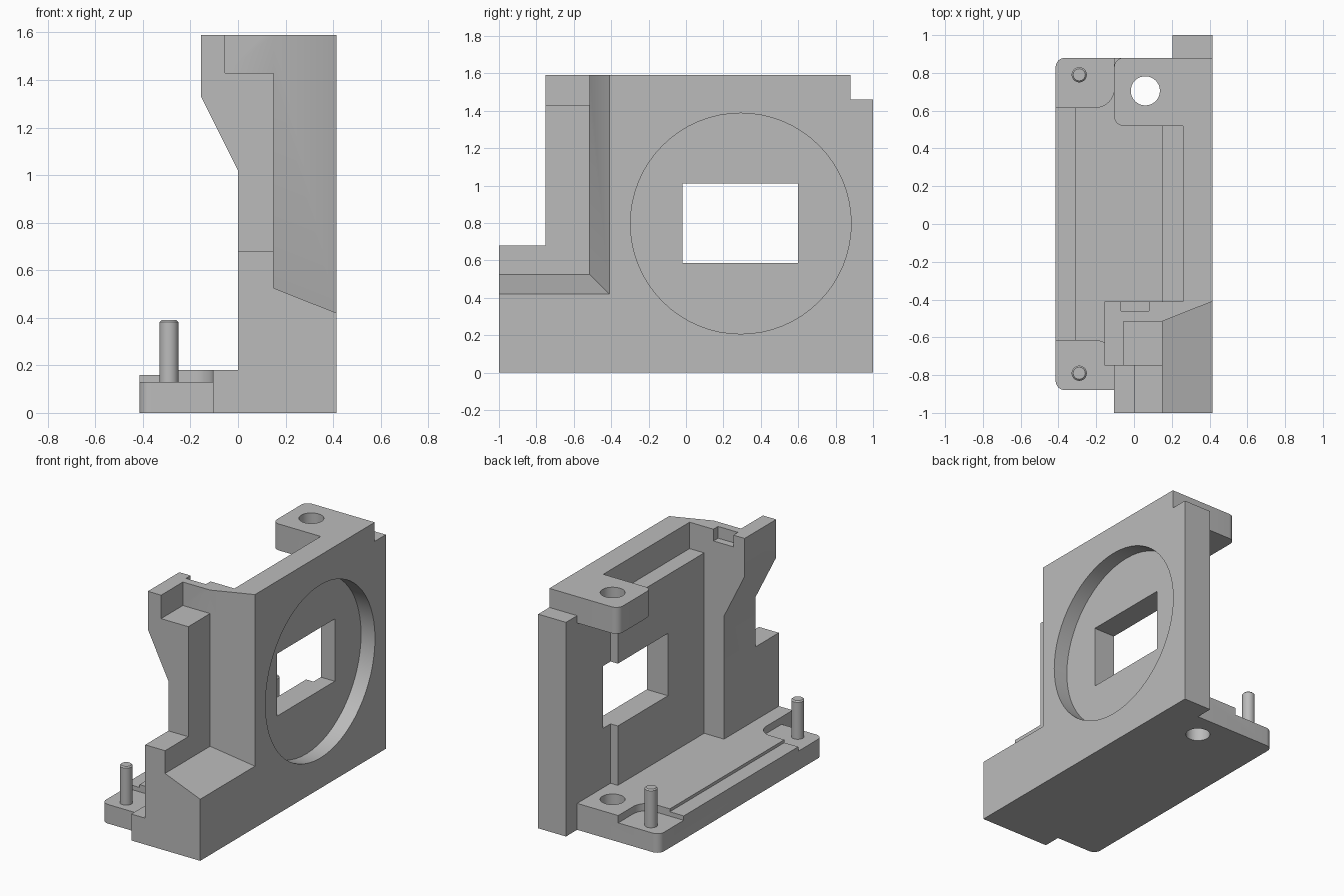
import bpy, bmesh, math
from mathutils import Matrix

if "Cube" in bpy.data.objects:
    bpy.data.objects.remove(bpy.data.objects["Cube"], do_unlink=True)

grey = bpy.data.materials.new("plain_grey")
grey.use_nodes = True
colour = (0.5, 0.5, 0.5, 1)
grey.diffuse_color = colour
grey.node_tree.nodes["Principled BSDF"].inputs["Base Color"].default_value = colour


def add_object(name, bm):
    bmesh.ops.recalc_face_normals(bm, faces=bm.faces)
    mesh = bpy.data.meshes.new(name)
    bm.to_mesh(mesh)
    bm.free()
    mesh.materials.append(grey)
    obj = bpy.data.objects.new(name, mesh)
    bpy.context.collection.objects.link(obj)
    return obj


def loft(name, ring_a, ring_b):
    """Solid between two matching 3D rings."""
    bm = bmesh.new()
    a = [bm.verts.new(p) for p in ring_a]
    b = [bm.verts.new(p) for p in ring_b]
    bm.faces.new(a)
    bm.faces.new(b[::-1])
    for i in range(len(a)):
        j = (i + 1) % len(a)
        bm.faces.new((a[i], b[i], b[j], a[j]))
    return add_object(name, bm)


def plan(name, pts, z0, z1):
    return loft(name, [(x, y, z0) for x, y in pts], [(x, y, z1) for x, y in pts])


def rect(x0, x1, y0, y1):
    return [(x0, y0), (x1, y0), (x1, y1), (x0, y1)]


def box(name, x0, x1, y0, y1, z0, z1):
    return plan(name, rect(x0, x1, y0, y1), z0, z1)


def rounded(x0, x1, y0, y1, r, corners):
    """Rectangle with the listed corners (counted from x0, y0) rounded."""
    pts = []
    for i, (x, y) in enumerate(rect(x0, x1, y0, y1)):
        if i not in corners:
            pts.append((x, y))
            continue
        cx = x + r if x == x0 else x - r
        cy = y + r if y == y0 else y - r
        for k in range(9):
            t = math.pi * (1 + i / 2 + k / 16)
            pts.append((cx + r * math.cos(t), cy + r * math.sin(t)))
    return pts


def cylinder(name, r, depth, centre, axis="Z"):
    bm = bmesh.new()
    turn = Matrix.Rotation(math.pi / 2, 4, "Y") if axis == "X" else Matrix()
    bmesh.ops.create_cone(bm, cap_ends=True, segments=64, radius1=r, radius2=r,
                          depth=depth, matrix=Matrix.Translation(centre) @ turn)
    return add_object(name, bm)


TOP = 1.59
WIDE = 0.415

# Main wall with the front block and the rear tab
body = plan("bracket_body", [(WIDE, -1), (WIDE, 1), (0.205, 1), (0.205, 0.52),
                             (0.15, 0.52), (0.15, -0.41), (0, -0.41), (0, -1)], 0, TOP)

# Overhanging post head
head = [(-0.155, TOP), (-0.155, 1.33), (0, 1.02), (0.1, 1.02), (0.1, TOP)]
post_head = loft("post_head", [(x, -0.75, z) for x, z in head],
                 [(x, -0.41, z) for x, z in head])

# Wall cuts
first_cuts = [
    box("front_step_cut", -1, 1, -2, -0.75, 0.68, 2),
    loft("mitred_corner_cut",
         [(0.15, y, z) for y, z in rect(-2, -0.515, 0.525, 3)],
         [(0.68, y, z) for y, z in rect(-2, -0.305, 0.315, 3)]),
    box("tab_top_cut", 0, 1, 0.88, 2, 1.46, 2),
    box("post_top_cut", -0.055, 0.3, -1, -0.515, 1.43, 2),
    box("latch_notch_cut", -0.07, 0.08, -0.46, -0.3, 1.51, 2),
    box("wall_ledge_cut", 0.05, 0.26, -0.41, 0.52, 1.41, 2),
]

# Base plate, front foot and top lug
additions = [
    plan("base_plate", rounded(-WIDE, 0.3, -0.88, 0.88, 0.05, (0, 3)), 0, 0.18),
    box("front_foot", -0.105, 0.2, -1, -0.7, 0, 0.18),
    plan("top_lug", rounded(-0.105, 0.3, 0.52, 0.88, 0.05, (0, 3)), 1.41, TOP),
]

# Round recess, window, screw hole and base pockets
last_cuts = [
    cylinder("round_recess_cut", 0.59, 0.4, (0.51, 0.293, 0.797), "X"),
    box("window_cut", 0.05, 0.6, -0.02, 0.6, 0.585, 1.01),
    cylinder("screw_hole_cut", 0.077, 4, (0.06, 0.705, 0.8)),
    box("edge_strip_cut", -0.6, -0.31, -0.7, 0.7, 0.16, 0.3),
    plan("rear_pocket_cut", rounded(-0.6, -0.105, 0.617, 1.2, 0.1, (1,)), 0.13, 0.3),
    plan("front_pocket_cut", rounded(-0.6, -0.105, -1.2, -0.617, 0.1, (2,)), 0.13, 0.3),
]

steps = ([(post_head, "UNION")] + [(o, "DIFFERENCE") for o in first_cuts]
         + [(o, "UNION") for o in additions] + [(o, "DIFFERENCE") for o in last_cuts])
for tool, operation in steps:
    mod = body.modifiers.new(tool.name, "BOOLEAN")
    mod.operation = operation
    mod.solver = "EXACT"
    mod.object = tool

# Bake the booleans and drop the tools
bpy.context.view_layer.update()
graph = bpy.context.evaluated_depsgraph_get()
solid = bpy.data.meshes.new_from_object(body.evaluated_get(graph))
body.modifiers.clear()
body.data = solid
solid.materials.clear()
solid.materials.append(grey)
for tool, operation in steps:
    bpy.data.objects.remove(tool, do_unlink=True)

# Locating pins
parts = [body]
for label, y in (("front", -0.79), ("rear", 0.79)):
    pin = cylinder(label + "_pin", 0.04, 0.29, (-0.29, y, 0.245))
    bevel = pin.modifiers.new("tip", "BEVEL")
    bevel.width = 0.008
    bevel.segments = 1
    parts.append(pin)

bpy.ops.object.select_all(action="DESELECT")
for obj in parts:
    obj.select_set(True)
bpy.context.view_layer.objects.active = body
bpy.ops.object.shade_smooth_by_angle(angle=math.radians(30))
